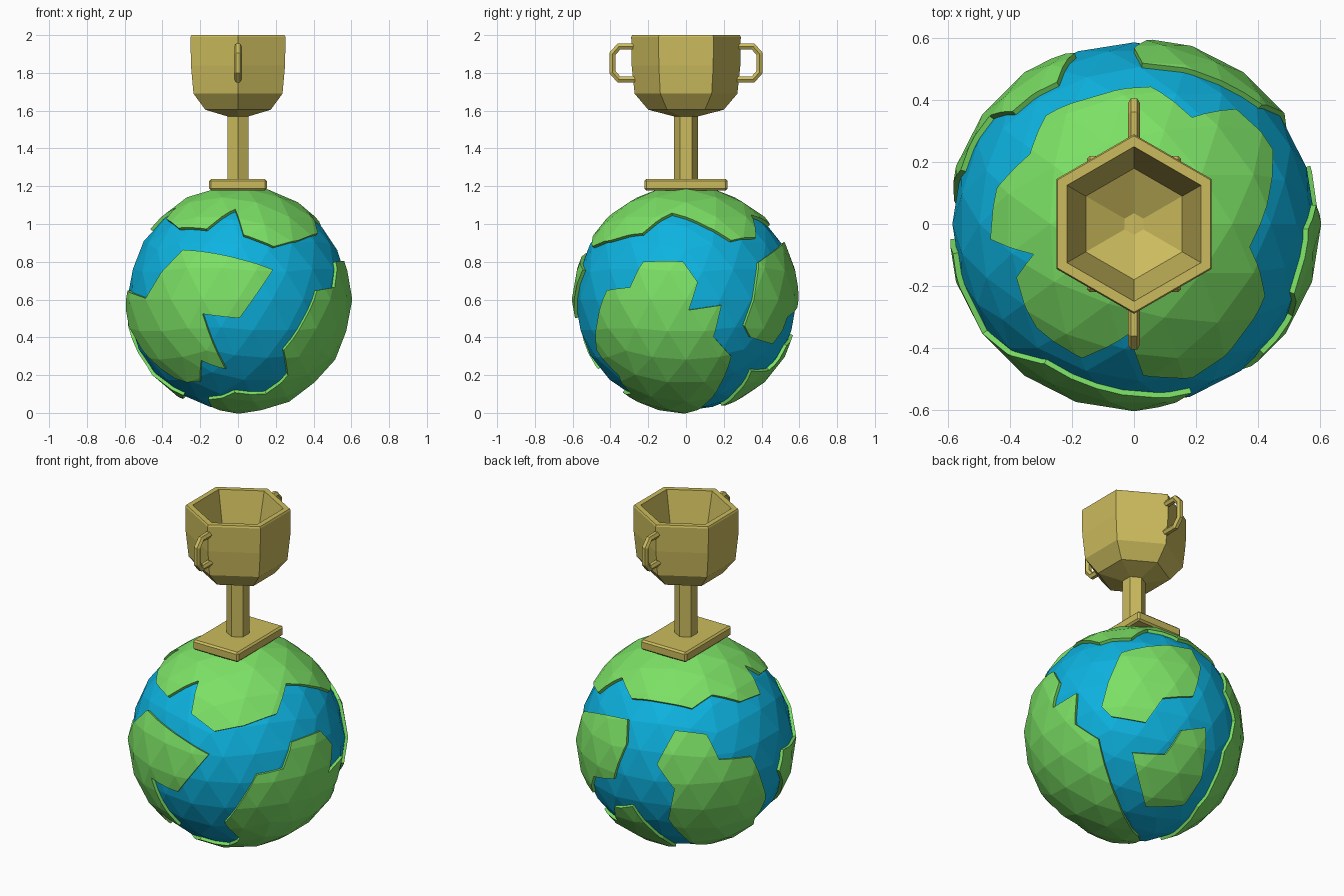
import bpy, bmesh
from math import sin, cos, tau, radians, sqrt
from mathutils import Vector

if "Cube" in bpy.data.objects:
    bpy.data.objects.remove(bpy.data.objects["Cube"])

CENTER = Vector((0, 0, 0.6))
R_LAND, R_SEA = 0.605, 0.587


def material(name, color):
    m = bpy.data.materials.new(name)
    m.diffuse_color = (*color, 1)
    m.use_nodes = True
    m.node_tree.nodes["Principled BSDF"].inputs["Base Color"].default_value = m.diffuse_color
    return m


GOLD = material("gold", (0.60, 0.50, 0.11))
GREEN = material("green", (0.20, 0.75, 0.13))
BLUE = material("blue", (0.004, 0.45, 0.75))


def add_object(name, bm, mat=None):
    bmesh.ops.recalc_face_normals(bm, faces=bm.faces)
    me = bpy.data.meshes.new(name)
    bm.to_mesh(me)
    bm.free()
    ob = bpy.data.objects.new(name, me)
    bpy.context.collection.objects.link(ob)
    if mat:
        me.materials.append(mat)
    return ob


def ball(name, radius, mat):
    bm = bmesh.new()
    bmesh.ops.create_icosphere(bm, subdivisions=3, radius=radius)
    bmesh.ops.translate(bm, vec=CENTER, verts=bm.verts)
    return add_object(name, bm, mat)


def lathe(name, profile, sides, mat):
    bm = bmesh.new()
    rings = [[bm.verts.new((r * sin(k * tau / sides), r * cos(k * tau / sides), z))
              for k in range(sides)] for r, z in profile]
    for a, b in zip(rings, rings[1:]):
        for k in range(sides):
            n = (k + 1) % sides
            bm.faces.new((a[k], a[n], b[n], b[k]))
    bm.faces.new(rings[0])
    bm.faces.new(rings[-1])
    return add_object(name, bm, mat)


# Viewing directions (azimuth, elevation) used to draw coastlines on the globe
VIEWS = {"front": (-90, 0), "right": (0, 0), "top": (-90, 90),
         "back_left": (125, 25), "below": (50, -30)}


def on_globe(view, u, v):
    az, el = (radians(a) for a in VIEWS[view])
    right = Vector((-sin(az), cos(az), 0))
    toward = Vector((cos(az) * cos(el), sin(az) * cos(el), sin(el)))
    t = sqrt(max(0, R_LAND ** 2 - u * u - v * v))
    return (right * u + toward.cross(right) * v + toward * t).normalized()


def land(name, coast):
    # Wedge from the globe centre through the coastline, intersected with a ball
    dirs = [on_globe(view, u, v) for view, pts in coast for u, v in pts]
    mid = sum(dirs, Vector()).normalized()
    bm = bmesh.new()
    inner, outer = ([bm.verts.new(CENTER + d * (s / d.dot(mid))) for d in dirs]
                    for s in (0.1, 0.75))
    for k in range(len(dirs)):
        bm.faces.new((inner[k - 1], inner[k], outer[k], outer[k - 1]))
    bm.faces.new(inner)
    bm.faces.new(outer)
    cutter = add_object("coast_cutter", bm, GREEN)
    cutter.hide_render = True
    ob = ball(name, R_LAND, GREEN)
    mod = ob.modifiers.new("coast", "BOOLEAN")
    mod.operation, mod.solver, mod.object = "INTERSECT", "EXACT", cutter
    bpy.context.view_layer.objects.active = ob
    bpy.ops.object.modifier_apply(modifier=mod.name)
    bpy.data.objects.remove(cutter)


# Globe
ball("ocean", R_SEA, BLUE)
land("north_land", [("top", [
    (-.29, .355), (.055, .45), (.19, .35), (.335, .377), (.455, .242), (.44, .08),
    (.38, -.075), (.43, -.235), (.32, -.405), (.19, -.5), (.03, -.495), (-.015, -.36),
    (-.17, -.44), (-.32, -.34), (-.385, -.175), (-.33, -.1), (-.47, -.05),
    (-.45, .115), (-.34, .23)])])
land("front_land", [("front", [
    (-.595, .05), (-.49, .007), (-.294, .267), (.188, .16), (.008, -.1), (-.19, -.077),
    (-.066, -.374), (-.198, -.326), (-.204, -.442), (-.336, -.426), (-.505, -.278),
    (-.6, -.06)])])
land("left_land", [
    ("back_left", [(-.06, .043), (.114, .022), (.185, -.12), (.364, -.103),
                   (.44, -.337), (.38, -.45)]),
    ("front", [(-.294, -.516)]),
    ("below", [(.36, -.4), (.47, -.21)]),
    ("back_left", [(-.098, -.45), (-.065, -.283), (-.163, -.147)])])
land("right_land", [
    ("right", [(-.228, .203), (-.016, .203), (.063, .092), (.016, -.056),
               (.19, -.03), (.148, -.2), (.243, -.305)]),
    ("below", [(-.098, -.353), (.027, -.567)]),
    ("front", [(-.135, -.58), (-.16, -.537), (-.02, -.5), (.15, -.506), (.267, -.405),
               (.246, -.273), (.426, .05), (.52, .066)])])
land("back_lower_land", [("below", [
    (-.01, -.098), (.174, -.109), (.266, .027), (.397, .043), (.37, -.245),
    (.277, -.386), (.065, -.397)])])
land("back_upper_land", [("below", [
    (-.07, .457), (.315, .473), (.37, .38), (.33, .217), (.163, .207), (.065, .07),
    (-.125, .103), (-.18, .158)])])

# Plate under the stem
bm = bmesh.new()
bmesh.ops.create_cube(bm, size=1)
bmesh.ops.scale(bm, vec=(0.305, 0.44, 0.06), verts=bm.verts)
bmesh.ops.bevel(bm, geom=bm.edges[:], offset=0.01, segments=1, affect="EDGES")
bmesh.ops.translate(bm, vec=(0, 0, 1.208), verts=bm.verts)
add_object("base_plate", bm, GOLD)

# Stem and hollow cup, both six-sided
lathe("stem", [(0.063, 1.2), (0.063, 1.6)], 6, GOLD)
lathe("cup", [(0.065, 1.57), (0.2, 1.605), (0.272, 1.69), (0.288, 1.84), (0.29, 1.99),
              (0.285, 2.0), (0.25, 2.0), (0.18, 1.7), (0.035, 1.63)], 6, GOLD)

# Handles
PATH = [(.25, 1.94), (.355, 1.94), (.39, 1.9), (.39, 1.805), (.355, 1.765), (.25, 1.765)]
for name, side in (("back_handle", 1), ("front_handle", -1)):
    cu = bpy.data.curves.new(name, "CURVE")
    cu.dimensions = "3D"
    cu.bevel_depth, cu.bevel_resolution, cu.use_fill_caps = 0.02, 1, True
    sp = cu.splines.new("POLY")
    sp.points.add(len(PATH) - 1)
    sp.use_smooth = False
    for p, (y, z) in zip(sp.points, PATH):
        p.co = (0, side * y, z, 1)
    cu.materials.append(GOLD)
    ob = bpy.data.objects.new(name, cu)
    bpy.context.collection.objects.link(ob)
    bpy.ops.object.select_all(action="DESELECT")
    ob.select_set(True)
    bpy.context.view_layer.objects.active = ob
    bpy.ops.object.convert(target="MESH")
